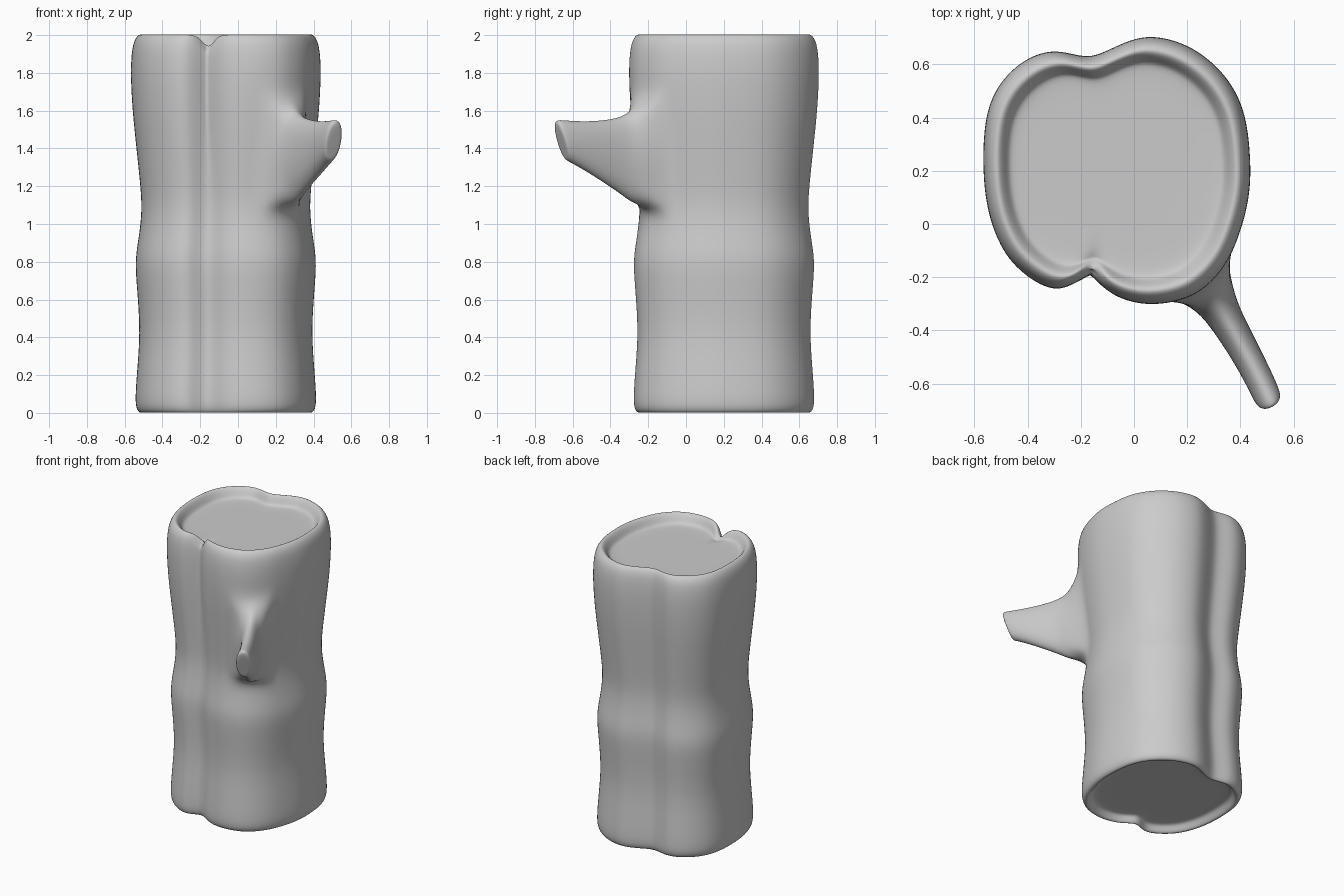
import bpy, bmesh, math
from mathutils import Vector

if "Cube" in bpy.data.objects:
    bpy.data.objects.remove(bpy.data.objects["Cube"])

# Trunk outline seen from above, starting at the left and running over the back
outline = [Vector(p) for p in [
    (-.565, .2), (-.555, .4), (-.5, .53), (-.4, .62), (-.29, .65), (-.17, .625),
    (-.07, .665), (.05, .705), (.2, .67), (.33, .57), (.41, .43), (.435, .25),
    (.43, .1), (.39, -.05), (.33, -.17), (.22, -.27), (.06, -.302), (-.07, -.27),
    (-.168, -.205), (-.27, -.243), (-.36, -.222), (-.47, -.13), (-.54, .02)]]
# Trunk profile: height and outline scale, from bottom recess to top recess
profile = [
    (.05, .4), (.05, .78), (.04, .83), (0, .87), (0, .915), (.03, .95), (.1, .953),
    (.25, .93), (.42, .905), (.6, .925), (.76, .953), (.85, .945), (.95, .91),
    (1.08, .883), (1.2, .9), (1.32, .925), (1.44, .95), (1.56, .975), (1.68, .993),
    (1.8, 1.002), (1.9, .995), (1.97, .97), (2.004, .92), (2.004, .88),
    (1.975, .84), (1.945, .81), (1.935, .76), (1.935, .4)]
# Branch rings: centre x, y, half width, bottom z, top z, forward lean of the top
branch = [
    (.300, -.280, .085, 1.10, 1.615, 0), (.335, -.340, .068, 1.15, 1.57, 0),
    (.400, -.450, .059, 1.22, 1.55, .01), (.460, -.560, .055, 1.285, 1.547, .02),
    (.497, -.640, .054, 1.325, 1.555, .03), (.507, -.662, .049, 1.335, 1.552, .032),
    (.509, -.665, .034, 1.375, 1.515, .025)]

# Double the outline points with smooth midpoints
n = len(outline)
ring = []
for i in range(n):
    a, b, c, d = (outline[(i + k) % n] for k in (-1, 0, 1, 2))
    ring += [b, (9 * b + 9 * c - a - d) / 16]
cols = len(ring)
centre = Vector((-.065, .2))
notch = 36
R0, R1, C0, C1 = 13, 18, 27, 31      # patch the branch grows from

bm = bmesh.new()
crease = bm.edges.layers.float.new("crease_edge")

# Trunk rows, with the split pinched in at the front
grid = []
for r, (z, s) in enumerate(profile):
    row = []
    for c, p in enumerate(ring):
        k, h = s * 1.004, z
        if c == notch and r > R0:
            k *= 1 - .04 * min(1, (r - R0) / 6)
        if 21 <= r <= 25:
            drop = {notch: .085, notch - 1: .012, notch + 1: .012}.get(c, 0)
            h = max(z - drop, 1.915)
        q = centre + (p - centre) * k
        row.append(bm.verts.new((q.x, q.y, h)))
    grid.append(row)

# Trunk skin, leaving the branch patch open
for r in range(len(grid) - 1):
    for c in range(cols):
        if R0 <= r < R1 and C0 <= c < C1:
            continue
        e = (c + 1) % cols
        bm.faces.new((grid[r][c], grid[r][e], grid[r + 1][e], grid[r + 1][c]))
bm.faces.new(grid[0])
bm.faces.new(grid[-1])
for r in range(R0, 22):
    edge = bm.edges.get((grid[r][notch], grid[r + 1][notch]))
    edge[crease] = min(.8, .15 * (r - R0))

# Branch rings continue the patch border outwards
border = ([(R0, c) for c in range(C0, C1)] + [(r, C1) for r in range(R0, R1)] +
          [(R1, c) for c in range(C1, C0, -1)] + [(r, C0) for r in range(R1, R0, -1)])
forward, side = Vector((.49, -.87)), Vector((.87, .49))
last = [grid[r][c] for r, c in border]
for x, y, w, lo, hi, lean in branch:
    new = []
    for r, c in border:
        t = math.atan2((r - (R0 + R1) / 2) / 2.5, ((C0 + C1) / 2 - c) / 2)
        q = Vector((x, y)) + side * w * math.cos(t) + forward * lean * math.sin(t)
        new.append(bm.verts.new((q.x, q.y, (lo + hi) / 2 + (hi - lo) / 2 * math.sin(t))))
    for i in range(len(border)):
        j = (i + 1) % len(border)
        bm.faces.new((last[i], last[j], new[j], new[i]))
    last = new
bm.faces.new(last)
bmesh.ops.recalc_face_normals(bm, faces=bm.faces)
for f in bm.faces:
    f.smooth = True

mesh = bpy.data.meshes.new("tree_stump")
bm.to_mesh(mesh)
bm.free()
stump = bpy.data.objects.new("tree_stump", mesh)
bpy.context.collection.objects.link(stump)
sub = stump.modifiers.new("smooth", "SUBSURF")
sub.levels = sub.render_levels = 2
